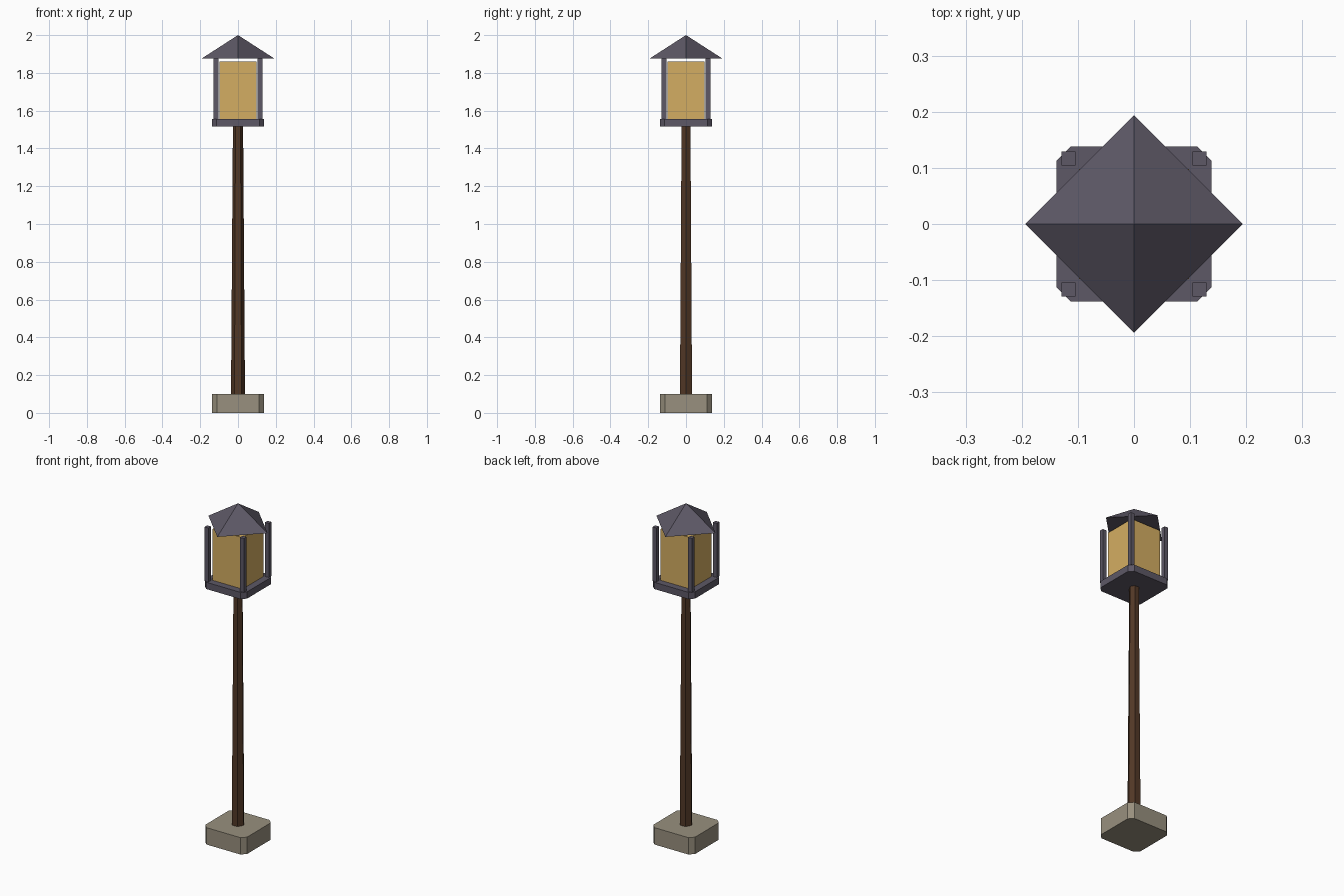
import bpy, bmesh, math

if "Cube" in bpy.data.objects:
    bpy.data.objects.remove(bpy.data.objects["Cube"])


def material(name, r, g, b):
    m = bpy.data.materials.new(name)
    lin = [((c / 255 + 0.055) / 1.055) ** 2.4 for c in (r, g, b)]
    m.diffuse_color = (*lin, 1)
    m.use_nodes = True
    m.node_tree.nodes["Principled BSDF"].inputs["Base Color"].default_value = m.diffuse_color
    return m


stone = material("grey stone", 152, 144, 126)
wood = material("dark wood", 82, 56, 38)
iron = material("dark iron", 93, 88, 102)
glass = material("amber glass", 212, 174, 98)


def loft(name, lower, upper, z0, z1, mat):
    """Closed flat-faced solid between two outlines (one-point upper = apex)."""
    bm = bmesh.new()
    a = [bm.verts.new((x, y, z0)) for x, y in lower]
    b = [bm.verts.new((x, y, z1)) for x, y in upper]
    n = len(a)
    bm.faces.new(a[::-1])
    if len(b) > 1:
        bm.faces.new(b)
    for i in range(n):
        j = (i + 1) % n
        bm.faces.new((a[i], a[j], b[j], b[i]) if len(b) > 1 else (a[i], a[j], b[0]))
    me = bpy.data.meshes.new(name)
    bm.to_mesh(me)
    bm.free()
    me.materials.append(mat)
    ob = bpy.data.objects.new(name, me)
    bpy.context.collection.objects.link(ob)
    return ob


def ring(r, n):
    return [(r * math.cos(2 * math.pi * i / n), r * math.sin(2 * math.pi * i / n)) for i in range(n)]


def square(h, cx=0, cy=0):
    return [(cx - h, cy - h), (cx + h, cy - h), (cx + h, cy + h), (cx - h, cy + h)]


def chamfered(h, c):
    k = h - c
    return [(-k, -h), (k, -h), (h, -k), (h, k), (k, h), (-k, h), (-h, k), (-h, -k)]


# Stone foot and tapered six-sided pole
foot = chamfered(0.137, 0.026)
loft("stone_foot", foot, foot, 0, 0.10, stone)
loft("pole", ring(0.037, 6), ring(0.027, 6), 0.10, 1.515, wood)

# Lantern tray, glass and corner bars
tray = chamfered(0.138, 0.025)
loft("lantern_tray", tray, tray, 1.515, 1.555, iron)
loft("lantern_glass", square(0.098), square(0.098), 1.555, 1.86, glass)
for sx, sx_name in ((-1, "left"), (1, "right")):
    for sy, sy_name in ((-1, "front"), (1, "back")):
        bar = square(0.0125, sx * 0.1165, sy * 0.1165)
        loft(f"corner_bar_{sy_name}_{sx_name}", bar, bar, 1.555, 1.875, iron)

# Pyramid roof, turned 45 degrees to the lantern
loft("roof", ring(0.194, 4), [(0, 0)], 1.875, 2.0, iron)
